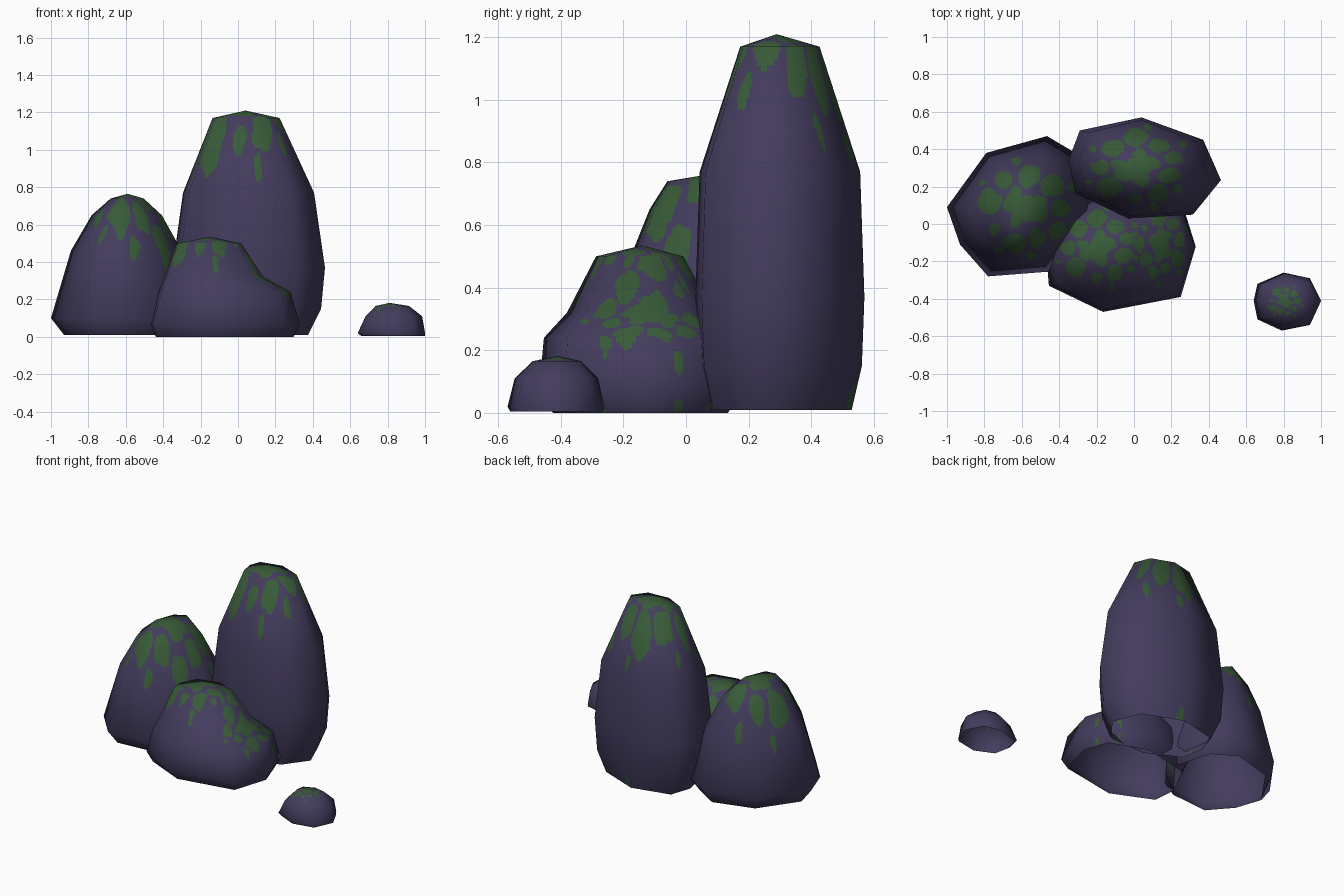
import bpy, math
from mathutils import Vector, noise

if "Cube" in bpy.data.objects:
    bpy.data.objects.remove(bpy.data.objects["Cube"])

K = 20  # fine cells per coarse edge, so the moss edges are crisp


def material(name, rgb):
    m = bpy.data.materials.new(name)
    m.diffuse_color = (*rgb, 1)
    m.use_nodes = True
    m.node_tree.nodes["Principled BSDF"].inputs["Base Color"].default_value = m.diffuse_color
    return m


STONE = material("purple_stone", (0.056, 0.045, 0.110))
MOSS = material("green_moss", (0.040, 0.105, 0.040))

# moss motif in a unit disc: u, v, radius
BLOBS = [(0, 0, .30), (.28, .14, .20), (-.26, -.14, .22), (.05, .36, .15), (.08, -.32, .16),
         (-.62, -.50, .27), (-.80, .02, .20), (-.52, .52, .24), (-.06, .78, .25),
         (.46, .58, .20), (.80, .26, .20), (.66, -.20, .22), (.45, -.66, .23),
         (-.05, -.80, .14), (-.42, .10, .13), (.88, -.55, .10), (.35, -1.0, .09),
         (.98, .62, .09), (-.95, .50, .09), (.22, 1.08, .09), (-1.05, -.35, .08)]


def mossy(p, patches):
    for cx, cy, rx, ry, turn in patches:
        u, v = (p.x - cx) / rx, (p.y - cy) / ry
        if u * u + v * v > 1.9:
            continue
        c, s = math.cos(turn), math.sin(turn)
        u, v = c * u - s * v, s * u + c * v
        n = noise.noise_vector(Vector((u * 3.5, v * 3.5, turn)))
        u, v = u + .08 * n.x, v + .08 * n.y
        if any((u - a) ** 2 + (v - b) ** 2 < r * r for a, b, r in BLOBS):
            return True
    return False


def grid_faces(rows, cols):
    """Open-bottomed loft closed by one tip vertex."""
    faces = []
    for r in range(rows - 1):
        for i in range(cols):
            j = (i + 1) % cols
            faces.append((r * cols + i, r * cols + j, (r + 1) * cols + j, (r + 1) * cols + i))
    last = (rows - 1) * cols
    faces += [(last + i, last + (i + 1) % cols, rows * cols) for i in range(cols)]
    return faces


def refine(rows, tip):
    """Bilinear refinement of coarse rings of vectors."""
    n = len(rows[0])
    rings = rows + [[tip] * n]
    out = []
    for r in range(len(rows)):
        for a in range(K):
            t = a / K
            ring = [rings[r][i].lerp(rings[r + 1][i], t) for i in range(n)]
            out += [ring[i].lerp(ring[(i + 1) % n], b / K) for i in range(n) for b in range(K)]
    return out + [tip]


def rock(name, centre, outline, rings, tip, patches):
    # rings: z, centre x, x scale, y scale
    rows = [[Vector((cx + (x - centre[0]) * sx, centre[1] + (y - centre[1]) * sy, z))
             for x, y in outline] for z, cx, sx, sy in rings]
    n, tip = len(outline), Vector(tip)

    # coarse shape gives the soft normals
    low = bpy.data.meshes.new(name + "_coarse")
    low.from_pydata([v for row in rows for v in row] + [tip], [], grid_faces(len(rows), n))
    normals = [v.normal.copy() for v in low.vertices]
    bpy.data.meshes.remove(low)
    nrows = [normals[r * n:(r + 1) * n] for r in range(len(rows))]

    # fine shape keeps the coarse silhouette
    me = bpy.data.meshes.new(name)
    me.from_pydata(refine(rows, tip), [], grid_faces(len(rows) * K, n * K))
    me.materials.append(STONE)
    me.materials.append(MOSS)
    for p in me.polygons:
        p.use_smooth = True
        p.material_index = int(mossy(p.center, patches))
    me.normals_split_custom_set_from_vertices([v.normalized() for v in refine(nrows, normals[-1])])
    ob = bpy.data.objects.new(name, me)
    bpy.context.collection.objects.link(ob)


# tall back rock
rock("tall_rock", (.05, .30),
     [(.465, .235), (.37, .45), (.04, .57), (-.29, .50), (-.35, .34), (-.315, .165), (-.03, .03), (.315, .05)],
     [(.01, .05, .78, .85), (.15, .05, .95, .97), (.37, .05, 1, 1), (.77, .05, .86, .95), (1.17, .04, .44, .47)],
     (.04, .29, 1.21), [(.02, .30, .25, .205, 0)])

# left rock
rock("left_rock", (-.59, .10),
     [(-.20, .07), (-.28, .36), (-.465, .47), (-.79, .38), (-1.0, .09), (-.93, -.11), (-.78, -.28), (-.46, -.255)],
     [(.01, -.59, .83, .85), (.10, -.59, 1, 1), (.46, -.59, .74, .77), (.65, -.59, .47, .57), (.74, -.59, .22, .42)],
     (-.59, .09, .765), [(-.58, .08, .25, .24, .9)])

# low front rock with two mossy tops
rock("front_rock", (-.08, -.15),
     [(.33, -.12), (.27, .07), (0, .18), (-.35, .10), (-.47, -.15), (-.455, -.33), (-.165, -.47), (.25, -.39)],
     [(0, -.08, .92, .86), (.07, -.08, 1, 1), (.24, -.08, .88, .95), (.32, -.135, .66, .72), (.50, -.16, .43, .43)],
     (-.15, -.14, .535), [(-.19, -.13, .20, .20, 0), (.14, -.11, .14, .18, 2.2)])

# small loose stone
rock("small_stone", (.81, -.41),
     [(1.0, -.41), (.94, -.29), (.80, -.26), (.66, -.32), (.64, -.41), (.66, -.51), (.79, -.57), (.94, -.54)],
     [(.005, .82, .95, .95), (.02, .81, 1, 1), (.11, .825, .84, .86), (.165, .82, .50, .50)],
     (.81, -.41, .182), [(.805, -.415, .09, .08, 1.6)])
